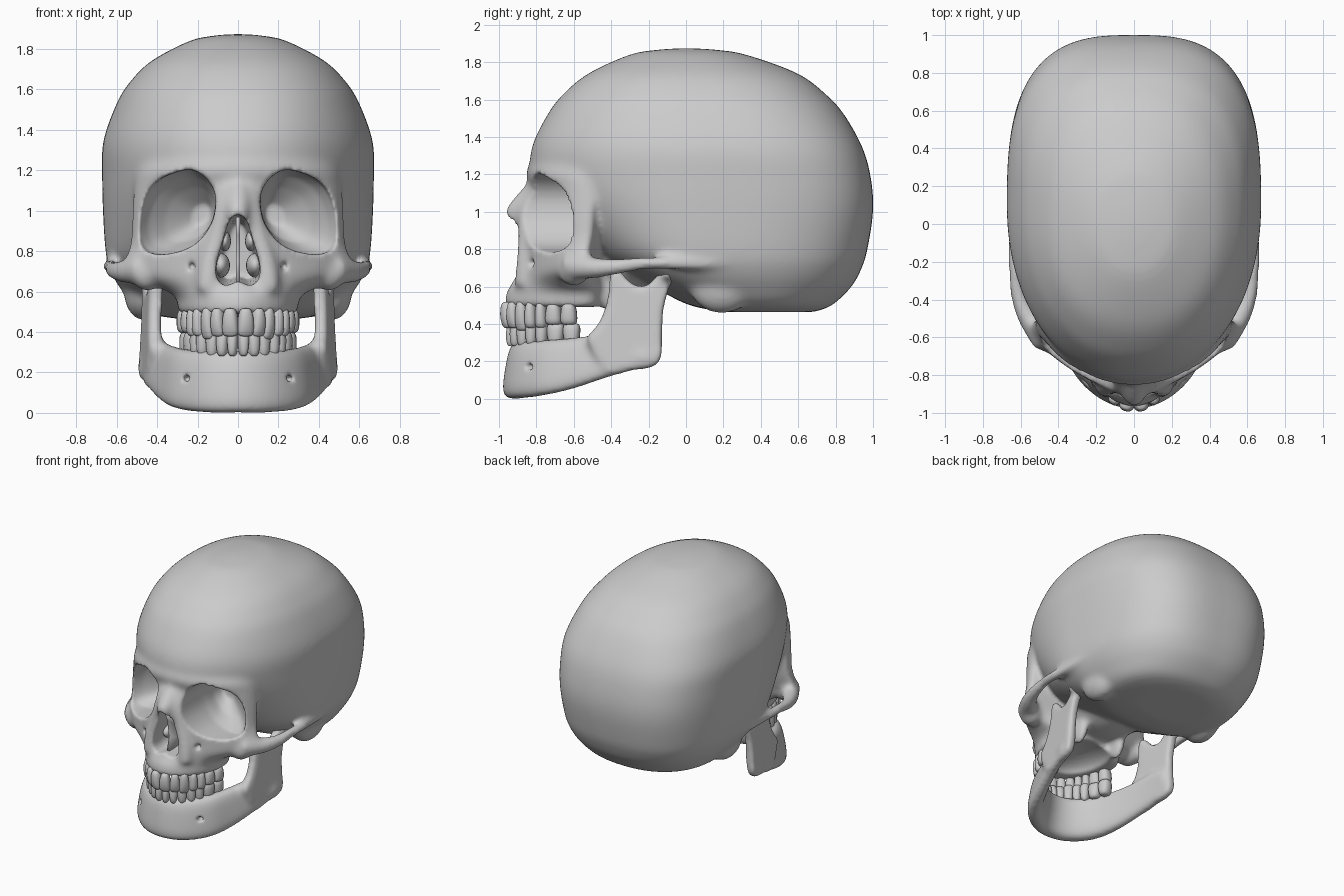
import bpy, bmesh, math
from mathutils import Vector

if "Cube" in bpy.data.objects:
    bpy.data.objects.remove(bpy.data.objects["Cube"])


def spline(rows, k=6, closed=False):
    """Catmull-Rom interpolation of tuples of any length."""
    n, out = len(rows), []
    for i in range(n if closed else n - 1):
        idx = [(i + j) % n if closed else min(max(i + j, 0), n - 1) for j in (-1, 0, 1, 2)]
        p = [rows[j] for j in idx]
        for s in range(k):
            t = s / k
            out.append(tuple(0.5 * (2 * b + (c - a) * t + (2 * a - 5 * b + 4 * c - d) * t * t
                                    + (3 * b - a - 3 * c + d) * t ** 3)
                             for a, b, c, d in zip(*p)))
    return out if closed else out + [tuple(rows[-1])]


def spow(v, e):
    return math.copysign(abs(v) ** e, v)


def loft(bm, rings, s=1):
    vs = [[bm.verts.new((s * x, y, z)) for x, y, z in r] for r in rings]
    n = len(vs[0])
    for a, b in zip(vs, vs[1:]):
        for i in range(n):
            bm.faces.new((a[i], a[(i + 1) % n], b[(i + 1) % n], b[i]))
    bm.faces.new(vs[0])
    bm.faces.new(vs[-1])


def sliced(bm, rows, n=96):
    """Stack of horizontal slices: z, y front, y widest, y back, half width, powers."""
    rings = []
    for z, yf, yc, yb, w, nf, nb in spline(rows):
        ring = []
        for i in range(n):
            a = 2 * math.pi * (i + 0.5) / n
            c, si = math.cos(a), math.sin(a)
            e, d = (nb, yb - yc) if si > 0 else (nf, yc - yf)
            ring.append((w * spow(c, 2 / e), yc + d * spow(si, 2 / e), z))
        rings.append(ring)
    loft(bm, rings)


def tube(bm, pts, s=1, n=16):
    pts = spline(pts)
    rings = []
    for i, p in enumerate(pts):
        a, b = pts[max(i - 1, 0)], pts[min(i + 1, len(pts) - 1)]
        q = (Vector(b[:3]) - Vector(a[:3])).to_track_quat('Z', 'Y')
        rings.append([tuple(Vector(p[:3]) + q @ Vector((p[3] * math.cos(t), p[3] * math.sin(t), 0)))
                      for t in (2 * math.pi * j / n for j in range(n))])
    loft(bm, rings, s)


def ball(bm, c, r):
    for v in bmesh.ops.create_uvsphere(bm, u_segments=24, v_segments=16, radius=1)['verts']:
        v.co = Vector((c[0] + v.co.x * r[0], c[1] + v.co.y * r[1], c[2] + v.co.z * r[2]))


def make(bm, name):
    bmesh.ops.recalc_face_normals(bm, faces=bm.faces)
    for f in bm.faces:
        f.smooth = True
    me = bpy.data.meshes.new(name)
    bm.to_mesh(me)
    bm.free()
    ob = bpy.data.objects.new(name, me)
    bpy.context.collection.objects.link(ob)
    return ob


def sculpt(bm, name, voxel, cut_bm, soft):
    """Fuse the shapes, carve the cavities, then soften the result."""
    ob, cutter = make(bm, name), make(cut_bm, name + "_cutter")
    cutter.hide_render = True

    def fuse(size, it):
        m = ob.modifiers.new("fuse", 'REMESH')
        m.mode, m.voxel_size, m.use_smooth_shade = 'VOXEL', size, True
        m = ob.modifiers.new("soften", 'SMOOTH')
        m.factor, m.iterations = 0.5, it
    fuse(voxel * 1.3, soft)
    m = ob.modifiers.new("carve", 'BOOLEAN')
    m.operation, m.object, m.solver = 'DIFFERENCE', cutter, 'EXACT'
    fuse(voxel, 5)
    bpy.ops.object.select_all(action='DESELECT')
    ob.select_set(True)
    bpy.context.view_layer.objects.active = ob
    bpy.ops.object.convert(target='MESH')
    bpy.data.objects.remove(cutter)


# Braincase
skull = bmesh.new()
sliced(skull, [
    (.463, .22, .45, .68, .28, 2.3, 2.2), (.50, .02, .35, .78, .47, 2.4, 2.3),
    (.60, -.18, .25, .885, .57, 2.3, 2.5), (.70, -.38, .15, .94, .63, 2.1, 2.7),
    (.80, -.52, .1, .97, .655, 2.1, 2.8), (1.0, -.70, .1, 1.0, .668, 2.1, 2.9),
    (1.17, -.82, .1, .99, .672, 2.05, 2.9), (1.34, -.825, .1, .945, .667, 2.1, 2.8),
    (1.52, -.74, .1, .845, .605, 2.2, 2.6), (1.63, -.655, .07, .745, .54, 2.2, 2.5),
    (1.74, -.52, .04, .595, .43, 2.2, 2.4), (1.84, -.30, .01, .32, .24, 2.1, 2.2),
    (1.866, -.15, 0, .16, .12, 2, 2), (1.874, -.03, 0, .03, .03, 2, 2)])
# Face: upper jaw, cheekbones, orbit frame and brow
sliced(skull, [
    (.49, -.972, -.62, -.45, .30, 1.8, 4), (.57, -.96, -.62, -.45, .305, 1.75, 4),
    (.62, -.93, -.60, -.42, .39, 1.55, 2), (.68, -.905, -.58, -.42, .51, 1.45, 1.3),
    (.76, -.90, -.54, -.42, .555, 1.45, 1.2), (.85, -.895, -.51, -.40, .535, 1.6, 1.2),
    (1.0, -.865, -.50, -.37, .525, 1.75, 1.2), (1.12, -.83, -.50, -.37, .515, 1.85, 1.2),
    (1.2, -.855, -.48, -.34, .505, 1.9, 1.3), (1.28, -.825, -.40, -.25, .48, 1.95, 2),
    (1.36, -.77, -.35, -.2, .44, 2, 2)])
# Nasal bones and skull base
tube(skull, [(0, -.74, 1.2, .07), (0, -.79, 1.12, .066), (0, -.865, 1.04, .066),
             (0, -.913, .985, .056), (0, -.89, .92, .05)])
ball(skull, (0, -.32, .74), (.27, .34, .17))
for s in (1, -1):
    # Nose flank, cheekbone, cheek arch, mastoid, pterygoid plate
    tube(skull, [(.05, -.79, 1.13, .05), (.07, -.845, 1.0, .05), (.105, -.855, .86, .045),
                 (.14, -.85, .72, .06), (.15, -.86, .6, .06)], s)
    ball(skull, (s * .45, -.60, .685), (.075, .085, .085))
    tube(skull, [(.46, -.62, .71, .08), (.555, -.50, .70, .06), (.61, -.38, .705, .045),
                 (.632, -.22, .725, .036), (.63, -.05, .725, .036), (.62, .12, .725, .035),
                 (.61, .3, .74, .025)], s)
    ball(skull, (s * .465, .19, .60), (.1, .17, .145))
    ball(skull, (s * .17, -.40, .60), (.04, .09, .14))

# Cavities: orbits, nose opening, palate, small foramina
cut = bmesh.new()
eye = spline([(.11, 1.05), (.14, 1.14), (.22, 1.2), (.32, 1.185), (.42, 1.12), (.475, 1.0),
              (.485, .88), (.45, .805), (.35, .785), (.22, .83), (.135, .93)], 4, True)
for s in (1, -1):
    rings = []
    for y, k, flare, cx, cz in [(-1.1, 1, 1.7, .3, .99), (-.60, 1, 1, .3, .99), (-.54, .88, 1, .28, .99),
                                (-.47, .66, 1, .24, .98), (-.38, .25, 1, .18, .98)]:
        rings.append([(cx + (x - .3) * k * (flare if x > .3 else 1), y, cz + (z - .99) * k) for x, z in eye])
    loft(cut, rings, s)
    ball(cut, (s * .23, -.83, .725), (.02, .05, .022))
half = [(.04, .955), (.075, .85), (.108, .73), (.1, .66), (.06, .63)]
nose = spline([(0, .98)] + half + [(0, .65)] + [(-x, z) for x, z in reversed(half)], 4, True)
loft(cut, [[(x * k, y, .78 + (z - .78) * k) for x, z in nose] for y, k in ((-1.1, 1), (-.8, 1), (-.55, .8))])
ball(cut, (0, -.58, .47), (.19, .28, .1))
sculpt(skull, "skull", .0125, cut, 14)

# Nasal septum and conchae
bm = bmesh.new()
sept = [(-.87, .63), (-.84, .75), (-.86, .88), (-.90, .97), (-.5, .97), (-.5, .62)]
loft(bm, [[(x, y, z) for y, z in sept] for x in (-.01, .01)])
for s in (1, -1):
    ball(bm, (s * .085, -.67, .73), (.045, .12, .06))
    ball(bm, (s * .065, -.67, .85), (.03, .1, .05))
make(bm, "nasal_septum")

# Lower jaw body: x, y, bottom, top, half thickness
jaw = bmesh.new()
side = [(.14, -.865, 0, .31, .062), (.26, -.755, .015, .315, .058), (.335, -.60, .05, .33, .05),
        (.395, -.42, .11, .35, .045), (.425, -.28, .15, .37, .04), (.445, -.17, .18, .36, .035)]
path = spline([(-r[0],) + r[1:] for r in reversed(side)] + [(0, -.905, 0, .31, .064)] + side)
rings = []
for i, (x, y, zb, zt, th) in enumerate(path):
    a, b = path[max(i - 1, 0)], path[min(i + 1, len(path) - 1)]
    t = Vector((b[0] - a[0], b[1] - a[1])).normalized()
    ring = []
    for j in range(24):
        u = spow(math.cos(math.pi * j / 12), .6)
        v = spow(math.sin(math.pi * j / 12), .6)
        o = u * th - v * .025
        ring.append((x + t.y * o, y - t.x * o, (zb + zt) / 2 + v * (zt - zb) / 2))
    rings.append(ring)
loft(jaw, rings)
# Ramus with coronoid and condyle
ramus = [(-.42, .15), (-.34, .15), (-.19, .165), (-.13, .23), (-.12, .48), (-.065, .68), (-.12, .70),
         (-.2, .61), (-.28, .61), (-.36, .69), (-.405, .67), (-.42, .53), (-.47, .4), (-.53, .31)]
ramus = spline(ramus, 3, True)
jaw_cut = bmesh.new()
for s in (1, -1):
    loft(jaw, [[(.43 + .13 * (y + .3) - .06 * (z - .4) + o, y, z) for y, z in ramus]
               for o in (-.034, .034)], s)
    ball(jaw, (s * .45, -.095, .665), (.085, .042, .042))
    ball(jaw, (s * .455, -.22, .22), (.04, .08, .06))
    ball(jaw_cut, (s * .25, -.82, .17), (.02, .045, .02))
sculpt(jaw, "lower_jaw", .0115, jaw_cut, 14)


# Teeth: walk along a dental arch and place one rounded block per tooth
def teeth(name, widths, w, yf, zc, hz, up):
    bm = bmesh.new()
    arch = [Vector((w * math.sin(t) ** 1.06, -.5 + (yf + .5) * max(math.cos(t), 0) ** 1.06))
            for t in (math.pi / 2 * i / 200 for i in range(201))]
    start = 0
    for k, tw in enumerate(widths):
        goal, run, i = start + tw / 2, 0, 0
        while run < goal and i < 199:
            run += (arch[i + 1] - arch[i]).length
            i += 1
        start += tw
        p, t = arch[i], (arch[i + 1] - arch[i - 1]).normalized()
        depth = .036 if k < 3 else .046
        h = hz * (1.12 if k == 2 else .85 if k > 4 else 1)
        for s in (1, -1):
            for v in bmesh.ops.create_uvsphere(bm, u_segments=16, v_segments=12, radius=1)['verts']:
                c = v.co.copy()
                r = math.hypot(c.x, c.y)
                f = spow(r, .55) / r if r > 1e-6 else 0
                crown = c.z * up
                a = spow(c.x * f, .8) * tw * .52 * (1 - .18 * crown)
                b = spow(c.y * f, .8) * depth * (1 - .35 * abs(crown) * (crown < 0 and k < 3))
                q = p + t * a + Vector((t.y, -t.x)) * b
                v.co = (s * q.x, q.y, zc + up * (h - hz) * -.6 + spow(c.z, .75) * h)
    make(bm, name)


teeth("upper_teeth", [.075, .065, .066, .06, .06, .083, .083], .27, -.962, .448, .07, 1)
teeth("lower_teeth", [.05, .057, .064, .062, .064, .088, .086], .255, -.93, .35, .07, -1)
